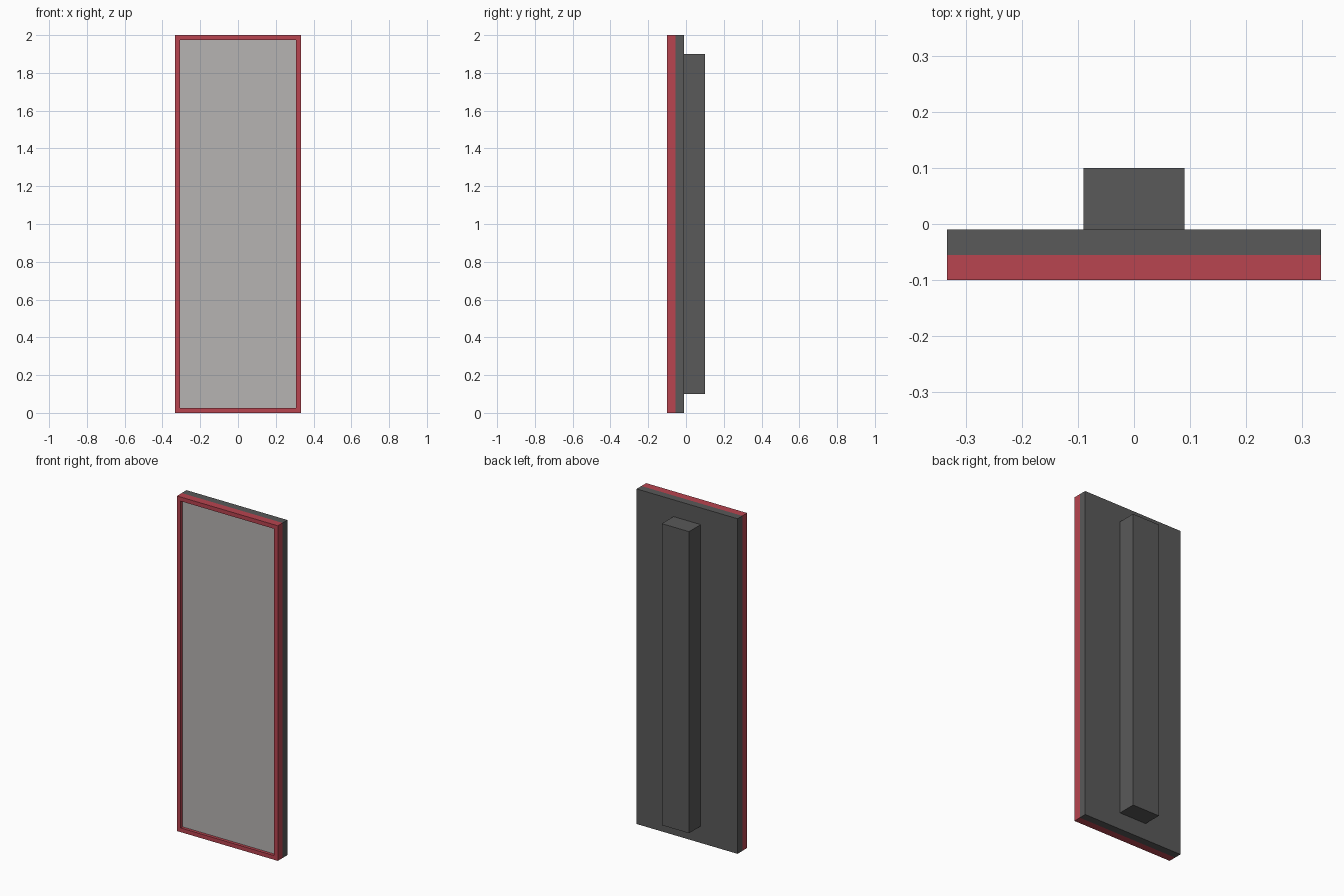
import bpy
import bmesh
from mathutils import Vector

default = bpy.data.objects.get("Cube")
if default:
    bpy.data.objects.remove(default, do_unlink=True)


def material(name, rgb):
    mat = bpy.data.materials.new(name)
    mat.use_nodes = True
    mat.diffuse_color = (*rgb, 1)
    mat.node_tree.nodes["Principled BSDF"].inputs["Base Color"].default_value = (*rgb, 1)
    return mat


red = material("red", (0.479, 0.058, 0.08))
light_grey = material("light grey", (0.468, 0.456, 0.445))
dark_grey = material("dark grey", (0.1, 0.1, 0.1))


def box(name, low, high, mats, recess=None):
    """Box between two corners; recess = (border, depth) sinks a panel into the front."""
    low, high = Vector(low), Vector(high)
    bm = bmesh.new()
    bmesh.ops.create_cube(bm, size=1)
    bmesh.ops.scale(bm, vec=high - low, verts=bm.verts)
    bmesh.ops.translate(bm, vec=(low + high) / 2, verts=bm.verts)
    if recess:
        border, depth = recess
        bm.normal_update()
        panel = min(bm.faces, key=lambda f: f.normal.y)
        # First inset makes the flat border, second the inner walls of the recess
        bmesh.ops.inset_region(bm, faces=[panel], thickness=border)
        bmesh.ops.inset_region(bm, faces=[panel], thickness=0)
        for v in panel.verts:
            v.co.y = low.y + depth
        panel.material_index = 1
    mesh = bpy.data.meshes.new(name)
    bm.to_mesh(mesh)
    bm.free()
    for mat in mats:
        mesh.materials.append(mat)
    obj = bpy.data.objects.new(name, mesh)
    bpy.context.collection.objects.link(obj)
    return obj


# Front frame with its sunken panel
box("front_frame", (-0.333, -0.1, 0), (0.333, -0.055, 2), [red, light_grey], recess=(0.035, 0.018))
# Rear half of the housing
box("back_plate", (-0.333, -0.055, 0), (0.333, -0.01, 2), [dark_grey])
# Raised spine down the back
box("back_spine", (-0.09, -0.01, 0.1), (0.09, 0.1, 1.9), [dark_grey])
